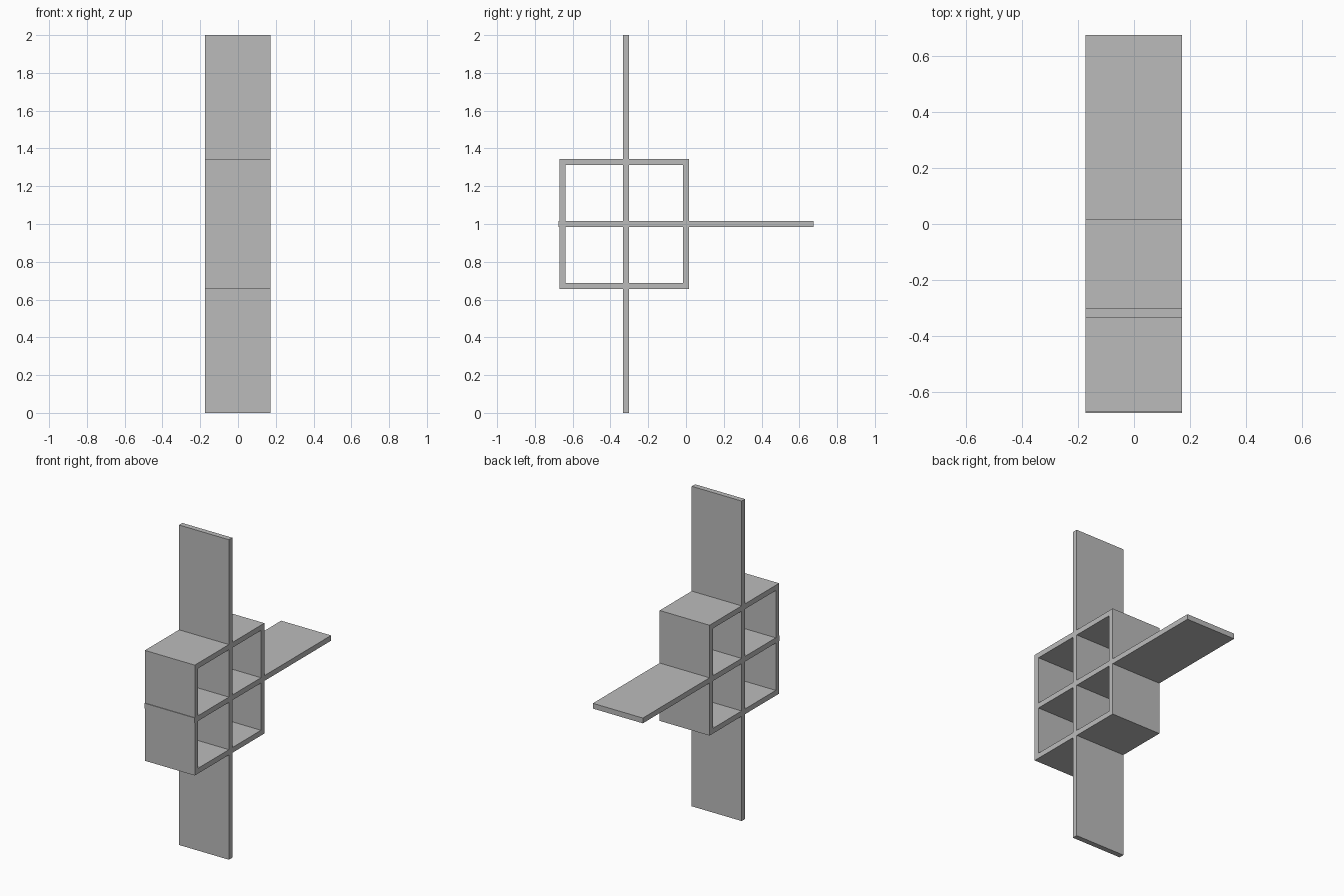
import bpy

# Remove the default cube
cube = bpy.data.objects.get("Cube")
if cube:
    bpy.data.objects.remove(cube, do_unlink=True)

# Single grey finish
grey = bpy.data.materials.new("plain_grey")
grey.use_nodes = True
colour = (0.5, 0.5, 0.5, 1)
grey.diffuse_color = colour
grey.node_tree.nodes["Principled BSDF"].inputs["Base Color"].default_value = colour

T = 0.033              # board thickness
X0, X1 = -0.174, 0.171  # board width
FRONT, MID, BACK = -0.671, -0.334, -0.017  # near faces of upright boards
TOP, BOTTOM = 1.345, 0.655


def board(name, y0, y1, z0, z1):
    bpy.ops.mesh.primitive_cube_add(size=1, location=((X0 + X1) / 2, (y0 + y1) / 2, (z0 + z1) / 2))
    ob = bpy.context.object
    ob.name = name
    ob.scale = (X1 - X0, y1 - y0, z1 - z0)
    bpy.ops.object.transform_apply(location=False, rotation=False, scale=True)
    ob.data.materials.append(grey)


low, high = 1 - T / 2, 1 + T / 2

# Long horizontal shelf running out behind the frame
board("long_shelf", FRONT - 0.004, 0.675, low, high)

# Tall upright, split where it meets the other boards
for name, z0, z1 in (("lower_post", 0, BOTTOM), ("lower_divider", BOTTOM + T, low),
                     ("upper_divider", high, TOP - T), ("upper_post", TOP, 2)):
    board(name, MID, MID + T, z0, z1)

# Top and bottom of the frame
board("frame_top", FRONT, BACK + T, TOP - T, TOP)
board("frame_bottom", FRONT, BACK + T, BOTTOM, BOTTOM + T)

# Front and back panels above and below the shelf
for side, y in (("front", FRONT), ("back", BACK)):
    board(side + "_lower_panel", y, y + T, BOTTOM + T, low)
    board(side + "_upper_panel", y, y + T, high, TOP - T)
